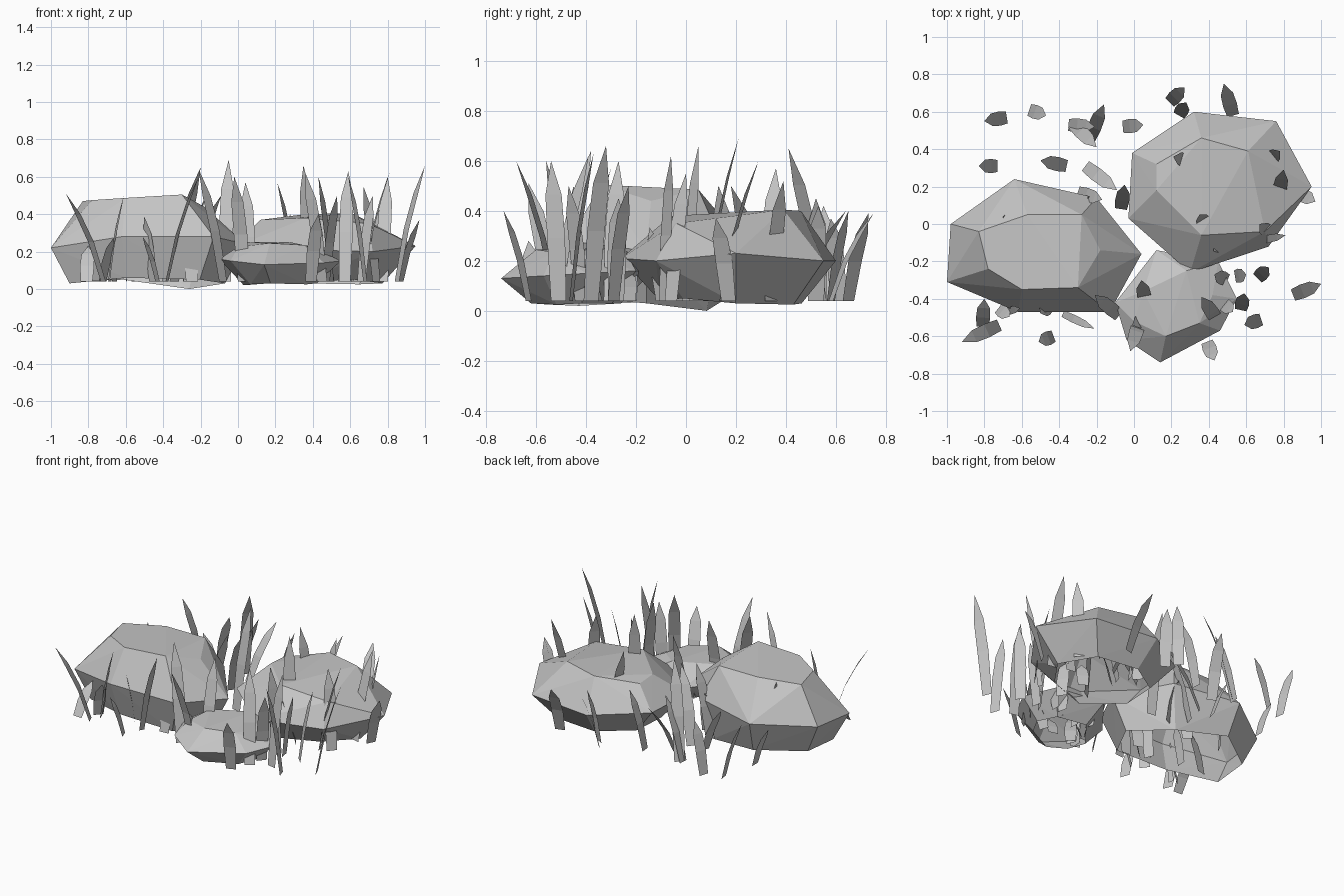
import bpy
import bmesh
import random
from mathutils import Vector

# Remove the default cube
default_cube = bpy.data.objects.get("Cube")
if default_cube:
    bpy.data.objects.remove(default_cube, do_unlink=True)

# Single stone grey material
grey = bpy.data.materials.new("stone_grey")
grey.use_nodes = True
stone_colour = (0.56, 0.56, 0.56, 1)
grey.diffuse_color = stone_colour
for node in grey.node_tree.nodes:
    if node.type == 'BSDF_PRINCIPLED':
        node.inputs["Base Color"].default_value = stone_colour


def finish(name, bm):
    """Turn a bmesh into a flat shaded object."""
    mesh = bpy.data.meshes.new(name)
    bm.to_mesh(mesh)
    bm.free()
    mesh.materials.append(grey)
    obj = bpy.data.objects.new(name, mesh)
    bpy.context.collection.objects.link(obj)
    return obj


def rock(name, crown, rim, foot_scale, foot_heights):
    """Faceted boulder shell: crown ring, rim ring and inset foot ring, open below."""
    bm = bmesh.new()
    rim = [Vector(p) for p in rim]
    centre = sum(rim, Vector()) / len(rim)
    points = [Vector(p) for p in crown] + rim
    for p, height in zip(rim, foot_heights):
        foot = centre.lerp(p, foot_scale)
        foot.z = height
        points.append(foot)
    for p in points:
        bm.verts.new(p)
    result = bmesh.ops.convex_hull(bm, input=list(bm.verts))
    spare = [g for g in result["geom_interior"] if isinstance(g, bmesh.types.BMVert)]
    bmesh.ops.delete(bm, geom=spare, context='VERTS')
    bmesh.ops.recalc_face_normals(bm, faces=list(bm.faces))
    bm.normal_update()
    underside = [f for f in bm.faces if f.normal.z < -0.9]
    bmesh.ops.delete(bm, geom=underside, context='FACES')
    return finish(name, bm)


def add_blade(bm, bx, by, tx, ty, height, width=0.08):
    """Flat leaf: nearly parallel sides up to a shoulder, then a point, bent outward."""
    base = Vector((bx, by, 0.04))
    lean = Vector((tx - bx, ty - by, 0))
    side = Vector((-lean.y, lean.x, 0)).normalized() * width / 2
    rings = []
    for along, up, taper in ((0, 0, 0.8), (0.33, 0.45, 0.95), (0.67, 0.76, 0.85)):
        middle = base + lean * along + Vector((0, 0, (height - base.z) * up))
        rings.append([bm.verts.new(middle + side * taper * s) for s in (-1, 1)])
    tip = bm.verts.new((tx, ty, height))
    for low, high in zip(rings, rings[1:]):
        bm.faces.new((low[0], low[1], high[1], high[0]))
    bm.faces.new((rings[-1][0], rings[-1][1], tip))


def grass(name, blades):
    bm = bmesh.new()
    for blade in blades:
        add_blade(bm, *blade)
    return finish(name, bm)


# Boulders
rock("left_rock",
     [(-.83, -.04, .47), (-.78, -.24, .475), (-.6, -.35, .487), (-.3, -.34, .505),
      (-.18, -.14, .44), (-.28, .05, .485), (-.57, .05, .485)],
     [(-.98, 0, .24), (-.64, .24, .26), (-.2, .14, .28), (.04, -.16, .24),
      (-.13, -.47, .28), (-.62, -.47, .28), (-1, -.31, .22)],
     .8, (.04, .05, 0, .03, .05, .06, .03))
rock("back_rock",
     [(.12, .32, .36), (.36, .46, .4), (.61, .39, .405), (.7, -.04, .35),
      (.36, -.06, .38), (.12, .18, .37)],
     [(-.01, .38, .22), (.32, .6, .2), (.76, .55, .2), (.95, .2, .23),
      (.72, -.12, .2), (.3, -.26, .21), (-.03, .03, .22)],
     .66, (.04, .03, .025, .03, .05, .04, .04))
rock("front_rock",
     [(.05, -.36, .25), (0, -.52, .225), (.17, -.6, .245), (.35, -.53, .235),
      (.42, -.38, .22), (.28, -.25, .25)],
     [(-.1, -.42, .16), (.12, -.14, .15), (.45, -.2, .16), (.55, -.4, .15),
      (.46, -.57, .14), (.14, -.74, .13), (-.04, -.62, .15)],
     .6, (.02, .03, .03, .03, .025, .03, .025))

# Grass around each boulder: base x, base y, tip x, tip y, tip height, width if slim
slim = 0.045
grass("left_grass", [
    (-.68, .57, -.8, .55, .42), (-.56, .61, -.47, .58, .37), (-.73, .31, -.83, .31, .3),
    (-.36, .31, -.5, .34, .35), (-.35, .53, -.21, .52, .45), (-.24, .45, -.16, .64, .4),
    (-.33, .54, -.2, .41, .65), (-.26, .31, -.09, .18, .5), (-.3, .17, -.17, .13, .5),
    (-.81, -.55, -.8, -.4, .23), (-.72, -.54, -.92, -.63, .51), (-.43, -.6, -.51, -.63, .28),
    (-.38, -.48, -.21, -.56, .6, slim), (-.08, -.49, -.21, -.38, .64),
    (-.69, -.47, -.61, -.45, .5, slim), (-.66, .02, -.7, .04, .48)])
grass("back_grass", [
    (-.07, .08, -.05, .21, .69), (-.06, .52, .05, .53, .42), (.19, .65, .27, .73, .39),
    (.24, .58, .28, .65, .4), (.53, .58, .48, .75, .39), (.31, .33, .21, .36, .57),
    (.72, .34, .78, .39, .52), (.77, .14, .8, .29, .6), (.38, 0, .35, .05, .66),
    (.74, -.06, .67, 0, .55), (.87, .17, .97, .12, .37), (.67, -.09, .81, -.06, .62, slim)])
grass("front_grass", [
    (.85, -.38, 1, -.32, .66), (.66, -.29, .72, -.23, .5), (.68, -.51, .59, -.54, .6),
    (.57, -.46, .59, -.37, .63), (.03, -.52, -.02, -.68, .6), (.39, -.63, .43, -.73, .4),
    (.45, -.52, .36, -.39, .62), (.47, -.42, .53, -.47, .5), (.5, -.3, .43, -.27, .6),
    (.06, -.42, .04, -.3, .57), (.54, -.28, .6, -.27, .45), (.08, -.5, -.01, -.54, .3)])

# Shorter blades growing inside the hollow boulders
random.seed(5)
tucked = []
for cx, cy, spread, tallest in ((-.5, -.15, .3, .4), (.45, .2, .3, .34), (.25, -.4, .18, .22)):
    for i in range(11):
        x = cx + random.uniform(-spread, spread)
        y = cy + random.uniform(-spread, spread)
        tucked.append((x, y, x + random.uniform(-.08, .08),
                       y + random.uniform(-.08, .08), tallest * random.uniform(.6, 1)))
grass("tucked_grass", tucked)
